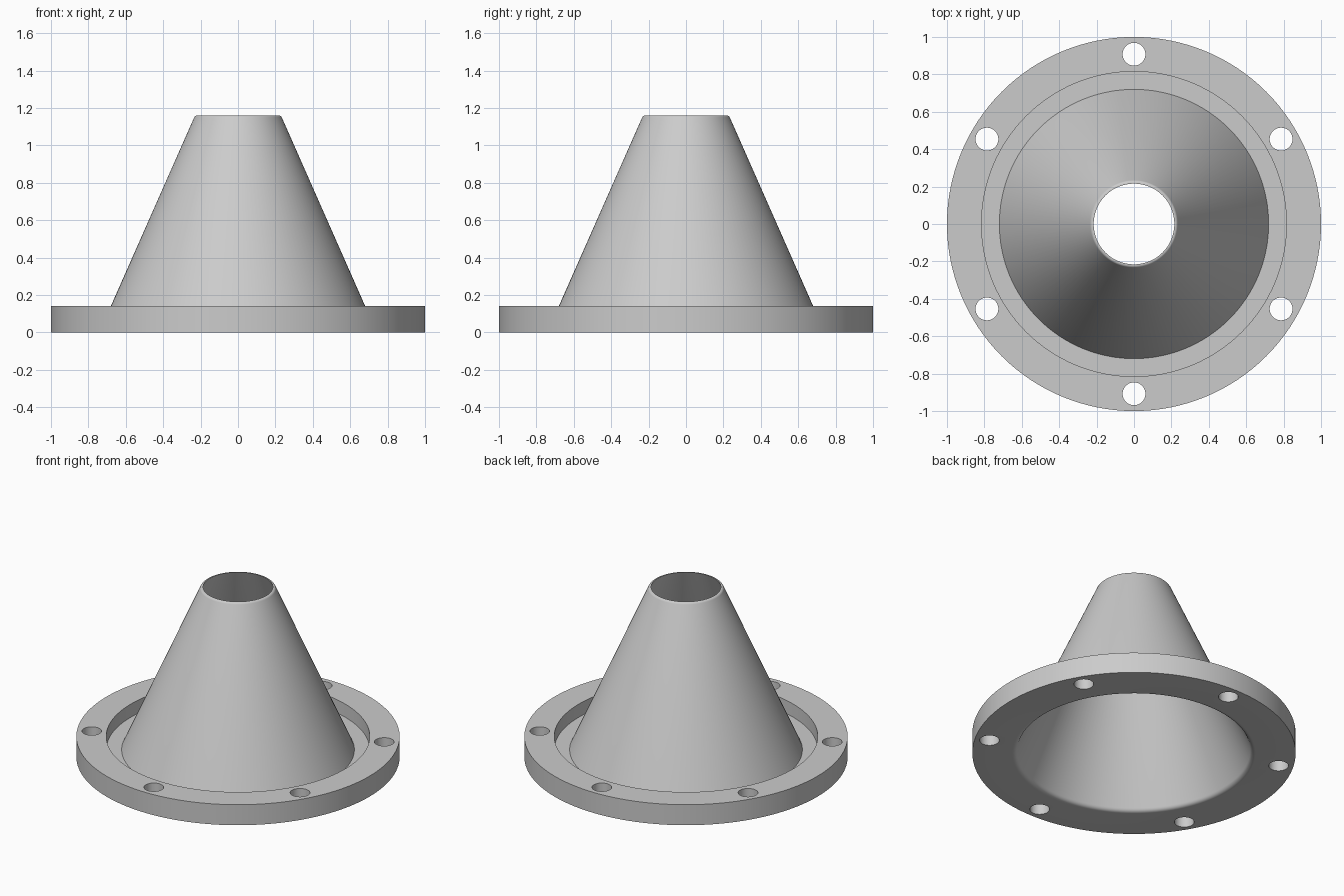
import bpy, bmesh
from math import radians, sin, cos, tan, atan, tau, pi
from mathutils import Vector, Matrix

cube = bpy.data.objects.get("Cube")
if cube:
    bpy.data.objects.remove(cube, do_unlink=True)

SEGMENTS = 128
HEIGHT, FLANGE = 1.16, 0.14
SLOPE = 0.4417          # cone radius lost per unit of height
OUTER, INNER = 0.742, 0.728   # cone radii extended down to z = 0

grey = bpy.data.materials.new("plain grey")
grey.use_nodes = True
colour = (0.6, 0.6, 0.6, 1)
grey.diffuse_color = colour
grey.node_tree.nodes["Principled BSDF"].inputs["Base Color"].default_value = colour


def cone(base, z):
    return Vector((base - SLOPE * z, z))


def rounded(before, corner, after, trim, steps=6):
    """Smooth curve that replaces a profile corner."""
    a = corner + (before - corner).normalized() * trim
    b = corner + (after - corner).normalized() * trim
    return [a * (1 - t) ** 2 + corner * 2 * t * (1 - t) + b * t * t
            for t in (i / steps for i in range(steps + 1))]


def make_object(name, bm):
    bmesh.ops.recalc_face_normals(bm, faces=bm.faces)
    mesh = bpy.data.meshes.new(name)
    bm.to_mesh(mesh)
    bm.free()
    obj = bpy.data.objects.new(name, mesh)
    bpy.context.collection.objects.link(obj)
    mesh.materials.append(grey)
    return obj


# Closed cross-section: flange, recessed channel, cone outside, cone inside
rim = Vector((1, 0))
top_out, top_in = cone(OUTER, HEIGHT), cone(INNER, HEIGHT)
mouth = cone(INNER, 0)
profile = [rim, Vector((1, FLANGE)), Vector((0.815, FLANGE)),
           Vector((0.815, 0.05)), cone(OUTER, 0.05)]
profile += rounded(cone(OUTER, 0.05), top_out, top_in, 0.012)
profile += [top_in]
profile += rounded(top_in, mouth, rim, 0.024)

# Revolve the section into the flanged cone
bm = bmesh.new()
rings = []
for i in range(SEGMENTS):
    a = tau * i / SEGMENTS
    rings.append([bm.verts.new((p.x * cos(a), p.x * sin(a), p.y)) for p in profile])
n = len(profile)
for i in range(SEGMENTS):
    r, s = rings[i], rings[(i + 1) % SEGMENTS]
    for j in range(n):
        k = (j + 1) % n
        bm.faces.new((r[j], s[j], s[k], r[k]))
body = make_object("flanged_cone", bm)

# Six bolt holes through the flange
bm = bmesh.new()
for i in range(6):
    a = pi / 2 + i * tau / 6
    place = Matrix.Translation((0.908 * cos(a), 0.908 * sin(a), FLANGE / 2))
    bmesh.ops.create_cone(bm, cap_ends=True, segments=48, radius1=0.061,
                          radius2=0.061, depth=0.4, matrix=place)
cutter = make_object("bolt_hole_cutter", bm)
cutter.hide_render = True

holes = body.modifiers.new("bolt holes", 'BOOLEAN')
holes.operation = 'DIFFERENCE'
holes.solver = 'EXACT'
holes.object = cutter
bpy.ops.object.select_all(action='DESELECT')
body.select_set(True)
bpy.context.view_layer.objects.active = body
bpy.ops.object.modifier_apply(modifier=holes.name)
bpy.data.objects.remove(cutter, do_unlink=True)
bpy.ops.object.shade_smooth_by_angle(angle=radians(30))
